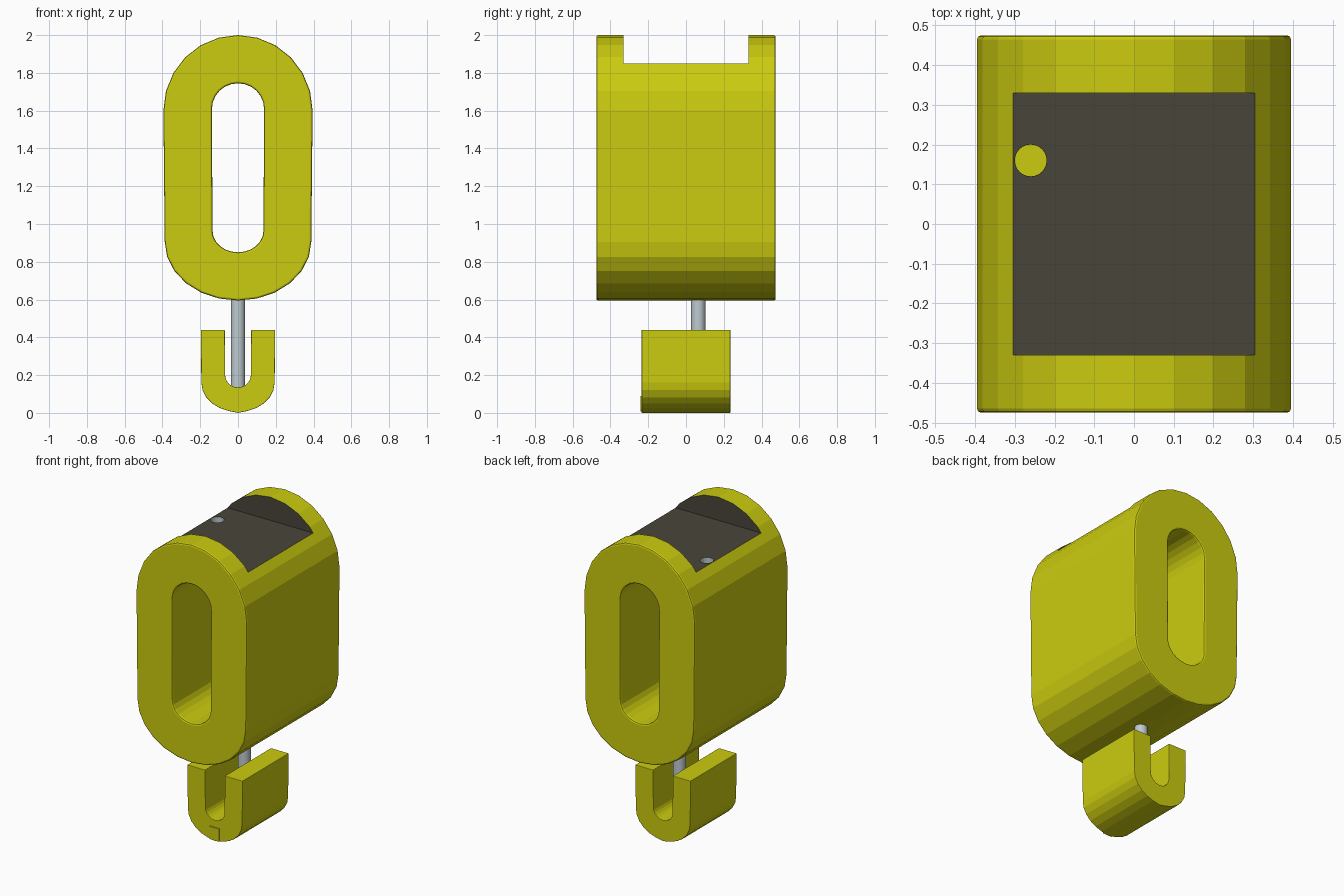
import bpy, bmesh
from math import sin, cos, pi
from mathutils import Matrix

if "Cube" in bpy.data.objects:
    bpy.data.objects.remove(bpy.data.objects["Cube"])


def material(name, rgb):
    m = bpy.data.materials.new(name)
    m.diffuse_color = (*rgb, 1)
    m.use_nodes = True
    m.node_tree.nodes["Principled BSDF"].inputs["Base Color"].default_value = m.diffuse_color
    return m


YELLOW = material("yellow", (0.6, 0.6, 0.005))
DARK = material("dark_panel", (0.065, 0.06, 0.042))
STEEL = material("steel", (0.52, 0.6, 0.63))


def finish(bm, name, mat):
    bmesh.ops.recalc_face_normals(bm, faces=bm.faces)
    mesh = bpy.data.meshes.new(name)
    bm.to_mesh(mesh)
    bm.free()
    mesh.materials.append(mat)
    ob = bpy.data.objects.new(name, mesh)
    bpy.context.collection.objects.link(ob)
    return ob


def half_ellipse(rx, rz, cz, start, n=12):
    angles = [start + pi * i / n for i in range(n + 1)]
    return [(rx * cos(a), cz + rz * sin(a)) for a in angles]


def band(name, outer, inner, half_depth, closed, mat):
    """Strip between two matching x-z outlines, extruded along y."""
    bm = bmesh.new()
    rings = [[bm.verts.new((x, y, z)) for x, z in path]
             for y in (-half_depth, half_depth) for path in (outer, inner)]
    of, inf, ob, inb = rings
    n = len(outer)
    for i in range(n if closed else n - 1):
        j = (i + 1) % n
        for a, b in ((of, inf), (inf, inb), (inb, ob), (ob, of)):
            bm.faces.new((a[i], a[j], b[j], b[i]))
    if not closed:
        for i in (0, n - 1):
            bm.faces.new((of[i], inf[i], inb[i], ob[i]))
    return finish(bm, name, mat)


def box(name, lo, hi, mat):
    bm = bmesh.new()
    bmesh.ops.create_cube(bm, size=1)
    for v in bm.verts:
        v.co = [(l + h) / 2 + c * (h - l) for l, h, c in zip(lo, hi, v.co)]
    return finish(bm, name, mat)


def cylinder(name, x, y, z0, z1, r, mat, sides=24):
    bm = bmesh.new()
    bmesh.ops.create_cone(bm, cap_ends=True, segments=sides, radius1=r, radius2=r,
                          depth=z1 - z0,
                          matrix=Matrix.Translation((x, y, (z0 + z1) / 2)))
    return finish(bm, name, mat)


def cut(ob, cutter):
    cutter.hide_render = True
    cutter.hide_viewport = True
    mod = ob.modifiers.new("cut", 'BOOLEAN')
    mod.operation = 'DIFFERENCE'
    mod.solver = 'EXACT'
    mod.material_mode = 'TRANSFER'
    mod.object = cutter


def bevel(ob, width):
    mod = ob.modifiers.new("edge_bevel", 'BEVEL')
    mod.width = width
    mod.segments = 2
    mod.limit_method = 'ANGLE'
    mod.angle_limit = 1.0


# Hollow-centred pulley body
body = band("pulley_body",
            half_ellipse(0.395, 0.40, 1.60, 0) + half_ellipse(0.388, 0.31, 0.905, pi),
            half_ellipse(0.138, 0.135, 1.61, 0) + half_ellipse(0.135, 0.115, 0.965, pi),
            0.475, True, YELLOW)
bevel(body, 0.01)

# Dark flat recess across the top, with a small drilled hole
cut(body, box("recess_cutter", (-0.6, -0.33, 1.85), (0.6, 0.33, 2.2), DARK))
drill = cylinder("hole_cutter", -0.26, 0.16, 1.70, 2.0, 0.04, STEEL)
drill.data.materials.append(YELLOW)
for f in drill.data.polygons:
    if abs(f.normal.z) > 0.5:
        f.material_index = 1
cut(body, drill)

# U-shaped hook below
hook = band("hook",
            [(-0.197, 0.44)] + half_ellipse(0.194, 0.155, 0.16, pi) + [(0.197, 0.44)],
            [(-0.07, 0.44)] + half_ellipse(0.068, 0.065, 0.2, pi) + [(0.07, 0.44)],
            0.235, False, YELLOW)
for v in hook.data.vertices:
    v.co.z = v.co.z - 0.005 if v.co.z < 0.006 else v.co.z
bevel(hook, 0.003)

# Small key set in the hook's front face
box("hook_key", (-0.034, -0.241, 0.008), (0.034, -0.12, 0.09), YELLOW)

# Rod joining the hook to the body
rod = cylinder("hook_rod", 0, 0.065, 0.08, 0.64, 0.038, STEEL)
bpy.context.view_layer.objects.active = rod
rod.select_set(True)
bpy.ops.object.shade_smooth_by_angle(angle=0.6)
